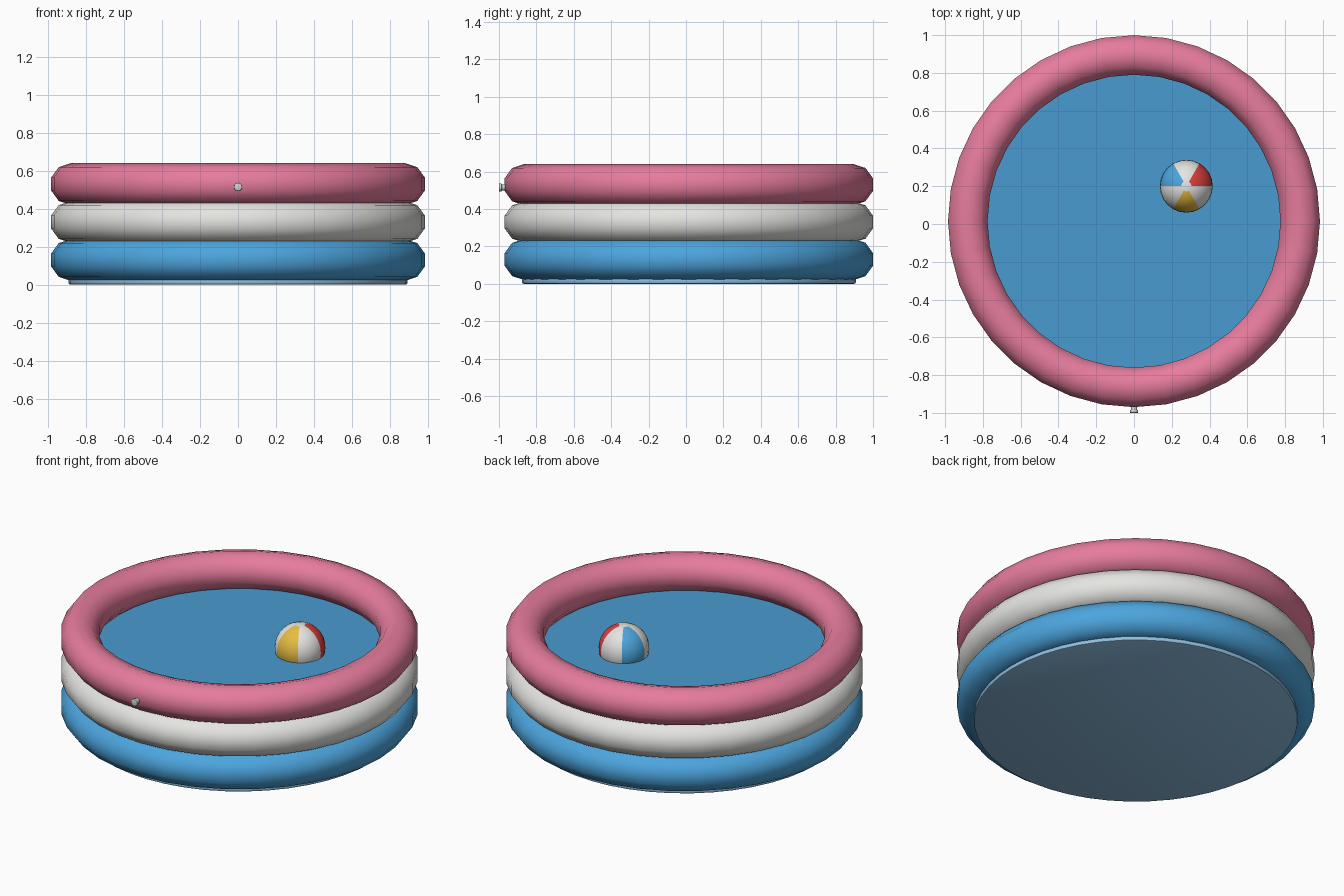
import bpy, bmesh, math
from mathutils import Matrix

if "Cube" in bpy.data.objects:
    bpy.data.objects.remove(bpy.data.objects["Cube"])

CY = 0.015          # pool centre in y (the valve sticks out at the front)


def mat(name, rgb):
    lin = [((c / 255 + 0.055) / 1.055) ** 2.4 for c in rgb]
    m = bpy.data.materials.new(name)
    m.diffuse_color = (*lin, 1)
    m.use_nodes = True
    m.node_tree.nodes["Principled BSDF"].inputs["Base Color"].default_value = m.diffuse_color
    return m


pink = mat("pink", (230, 124, 157))
white = mat("white", (228, 228, 225))
blue = mat("blue", (76, 165, 222))
water_blue = mat("water blue", (72, 155, 208))
pale_blue = mat("pale blue", (142, 190, 224))
red = mat("red", (222, 62, 62))
yellow = mat("yellow", (232, 190, 66))
grey = mat("valve grey", (205, 214, 210))


def finish(bm, name, mats, angle=50):
    bmesh.ops.recalc_face_normals(bm, faces=bm.faces[:])
    me = bpy.data.meshes.new(name)
    bm.to_mesh(me)
    bm.free()
    for m in mats:
        me.materials.append(m)
    ob = bpy.data.objects.new(name, me)
    bpy.context.collection.objects.link(ob)
    bpy.ops.object.select_all(action='DESELECT')
    ob.select_set(True)
    bpy.context.view_layer.objects.active = ob
    bpy.ops.object.shade_smooth_by_angle(angle=math.radians(angle))
    return ob


def ring(name, z, m, major=0.88, minor=0.11, n=36, k=10):
    bm = bmesh.new()
    rows = []
    for i in range(n):
        a = 2 * math.pi * i / n
        row = []
        for j in range(k):
            b = math.pi / 2 + 2 * math.pi * j / k
            r = major + minor * math.cos(b)
            row.append(bm.verts.new((r * math.cos(a), CY + r * math.sin(a),
                                     z + minor * math.sin(b))))
        rows.append(row)
    for i in range(n):
        p, q = rows[i], rows[(i + 1) % n]
        for j in range(k):
            bm.faces.new((p[j], q[j], q[(j + 1) % k], p[(j + 1) % k]))
    finish(bm, name, [m], 60)


def cylinder(name, radius, depth, matrix, m, segs, bevel=0.0):
    bm = bmesh.new()
    bmesh.ops.create_cone(bm, cap_ends=True, segments=segs, radius1=radius,
                          radius2=radius, depth=depth, matrix=matrix)
    if bevel:
        rims = [e for e in bm.edges if any(len(f.verts) > 4 for f in e.link_faces)]
        bmesh.ops.bevel(bm, geom=rims, offset=bevel, segments=2, profile=0.5,
                        affect='EDGES')
    finish(bm, name, [m], 40)


# Inflated rings
ring("lower_ring", 0.13, blue)
ring("middle_ring", 0.33, white)
ring("upper_ring", 0.53, pink)

# Floor pad and water surface
cylinder("floor", 0.893, 0.03, Matrix.Translation((0, CY, 0.015)), pale_blue, 48, 0.009)
cylinder("water", 0.85, 0.01, Matrix.Translation((0, CY, 0.43)), water_blue, 48)

# Valve stem and cap on the front of the upper ring
turn = Matrix.Rotation(math.pi / 2, 4, 'X')
cylinder("valve_stem", 0.017, 0.05, Matrix.Translation((0, -0.962, 0.515)) @ turn, grey, 12)
cylinder("valve_cap", 0.022, 0.015, Matrix.Translation((0, -0.9925, 0.515)) @ turn, grey, 12, 0.003)

# Beach ball: six panels by direction, white pole caps
bm = bmesh.new()
bmesh.ops.create_uvsphere(bm, u_segments=24, v_segments=16, radius=0.14)
panels = [1, 0, 2, 0, 3, 0]
for f in bm.faces:
    c = f.calc_center_median()
    sector = int((math.atan2(c.y, c.x) % (2 * math.pi)) / (math.pi / 3)) % 6
    f.material_index = 0 if len(f.verts) == 3 else panels[sector]
bmesh.ops.translate(bm, verts=bm.verts[:], vec=(0.277, 0.2, 0.47))
finish(bm, "beach_ball", [white, red, blue, yellow])
